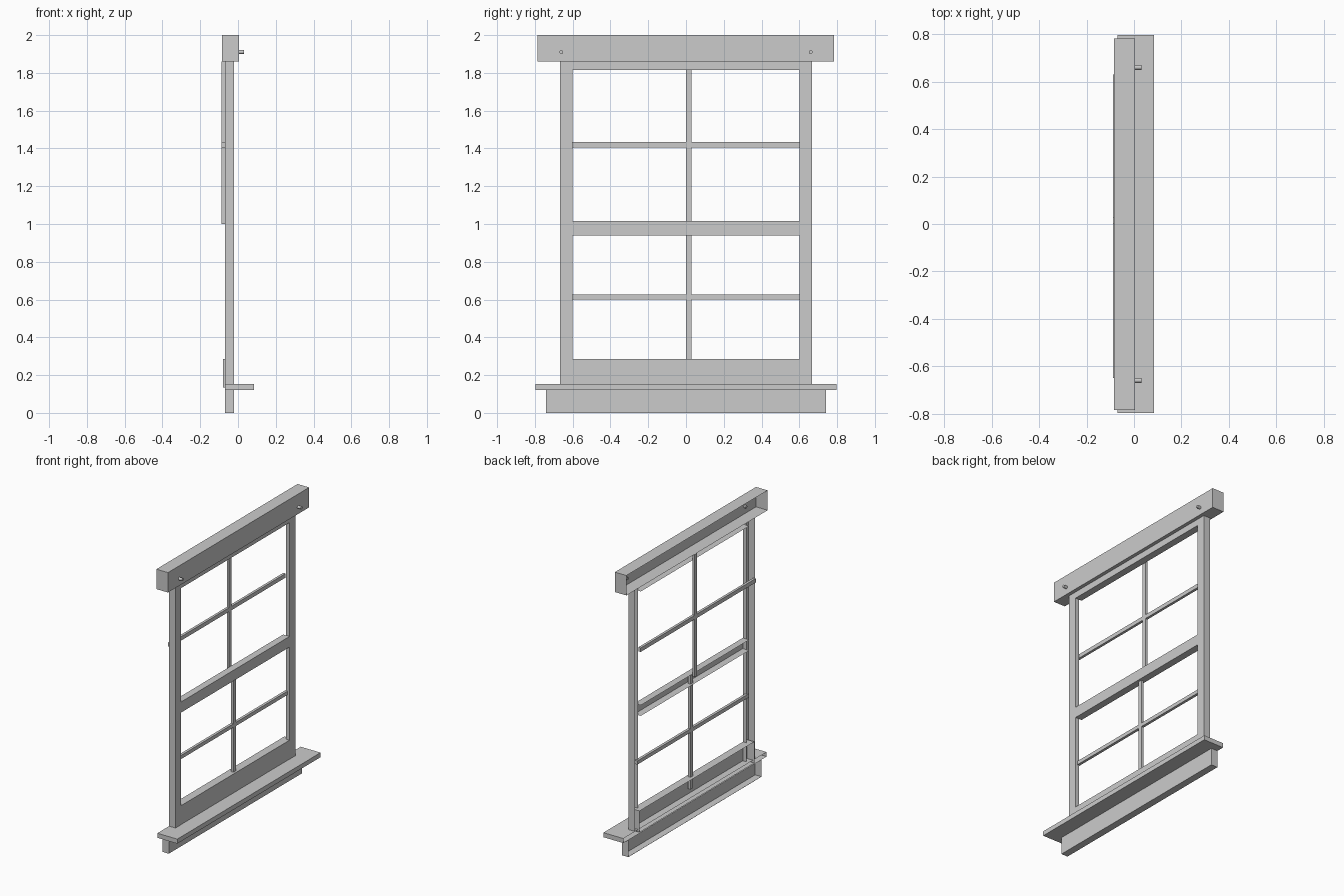
import bpy, bmesh
from mathutils import Matrix

if "Cube" in bpy.data.objects:
    bpy.data.objects.remove(bpy.data.objects["Cube"])


def finish(bm, name):
    me = bpy.data.meshes.new(name)
    bm.to_mesh(me)
    bm.free()
    ob = bpy.data.objects.new(name, me)
    bpy.context.collection.objects.link(ob)
    return ob


def strip(name, profile, axis, a, b, caps=True):
    """Extrude an open profile: (x, z) along y, or (x, y) along z."""
    bm = bmesh.new()
    place = (lambda p, t: (p[0], t, p[1])) if axis == 'y' else (lambda p, t: (p[0], p[1], t))
    rows = [[bm.verts.new(place(p, t)) for p in profile] for t in (a, b)]
    for i in range(len(profile) - 1):
        bm.faces.new((rows[0][i], rows[0][i + 1], rows[1][i + 1], rows[1][i]))
    if caps:
        for r in rows:
            bm.faces.new(r)
    bmesh.ops.recalc_face_normals(bm, faces=bm.faces)
    # open shells: make the room-side faces point to +x
    front = [f for f in bm.faces if abs(f.normal.x) > 0.9]
    if front and front[0].normal.x < 0:
        bmesh.ops.reverse_faces(bm, faces=bm.faces)
    return finish(bm, name)


def channel(x0, x1, z0, z1):
    # U section, open towards the wall
    return [(x0, z1), (x1, z1), (x1, z0), (x0, z0)]


def box(name, lo, hi):
    bm = bmesh.new()
    size = [h - l for l, h in zip(lo, hi)]
    mid = [(h + l) / 2 for l, h in zip(lo, hi)]
    bmesh.ops.create_cube(bm, size=1, matrix=Matrix.Translation(mid) @ Matrix.Diagonal((*size, 1)))
    return finish(bm, name)


# header, sill and apron, open at the back
strip("header", channel(-.085, .005, 1.86, 2.0), 'y', -.785, .783)
strip("sill", channel(-.07, .085, .12, .152), 'y', -.796, .796)
strip("apron", [(-.02, .12), (-.02, 0), (-.07, 0), (-.07, .12)][:3] + [(-.07, .001)], 'y', -.74, .74, caps=False)
for s, side in ((-1, "left"), (1, "right")):
    box("apron_end_" + side, (-.07, s * .74 - .0005, 0), (-.02, s * .74 + .0005, .12))

# stiles with a shallow inner return
for s, side in ((-1, "left"), (1, "right")):
    strip("stile_" + side,
          [(-.05, s * .602), (-.02, s * .602), (-.02, s * .666), (-.07, s * .666)],
          'z', .152, 1.86, caps=False)

# rails
strip("top_rail", [(-.02, 1.86), (-.02, 1.815), (-.07, 1.815)], 'y', -.602, .602, caps=False)
strip("meeting_rail", channel(-.07, -.02, .94, 1.015), 'y', -.602, .602, caps=False)
strip("bottom_rail", channel(-.08, -.021, .135, .285), 'y', -.645, .63)

# glazing bars
box("upper_bar_vertical", (-.088, .001, 1.0), (-.07, .029, 1.86))
box("upper_bar_horizontal", (-.088, -.65, 1.405), (-.07, .63, 1.433))
box("lower_bar_vertical", (-.055, .001, .2), (-.036, .029, 1.0))
box("lower_bar_horizontal", (-.055, -.62, .6), (-.036, .62, .626))

# header pegs
for s, side in ((-1, "left"), (1, "right")):
    bm = bmesh.new()
    bmesh.ops.create_cone(bm, cap_ends=True, segments=12, radius1=.01, radius2=.01, depth=.04,
                          matrix=Matrix.Translation((.012, s * .66, 1.91)) @ Matrix.Rotation(1.5707963, 4, 'Y'))
    finish(bm, "peg_" + side)
